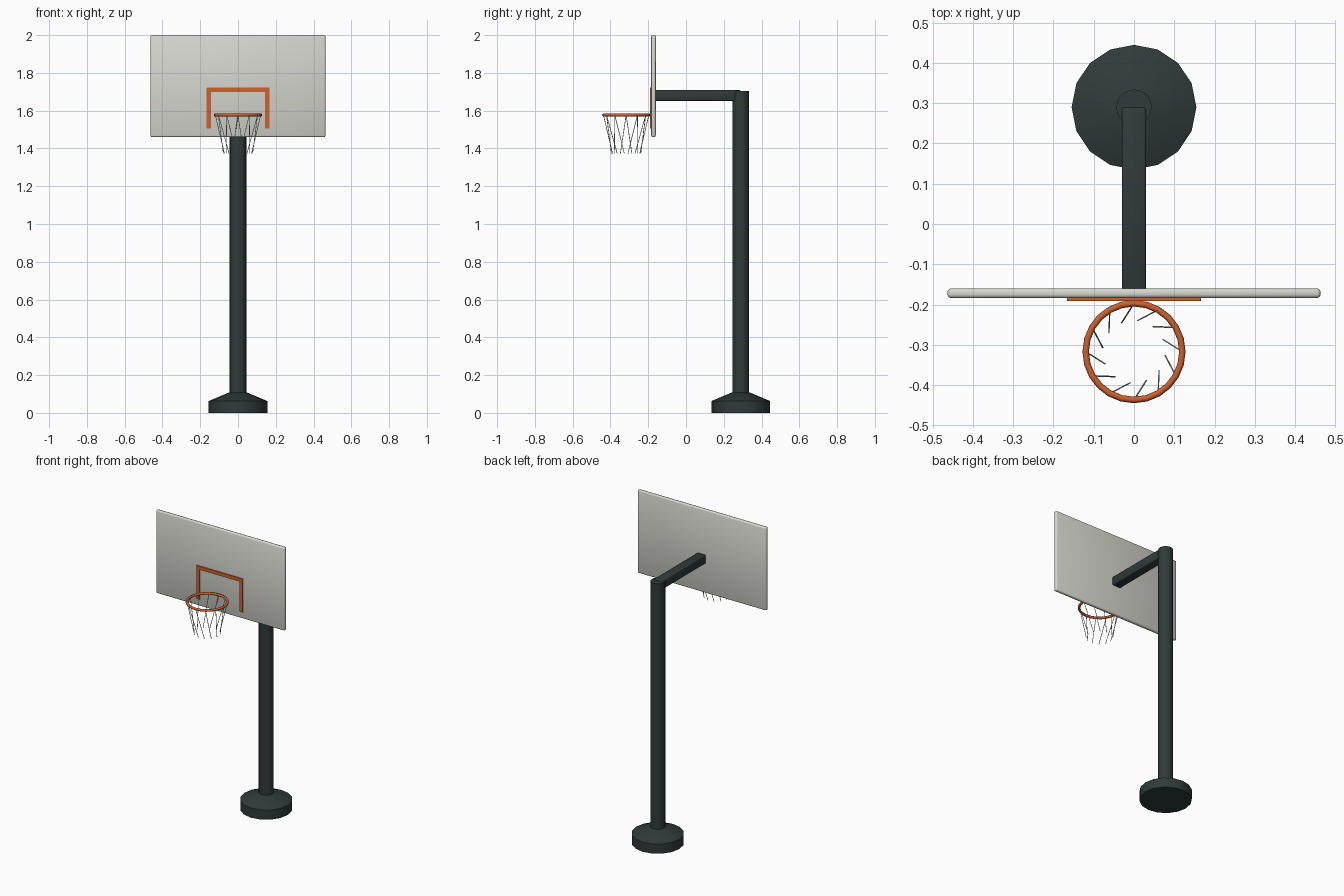
import bpy, bmesh
from math import pi, cos, sin
from mathutils import Vector

cube = bpy.data.objects.get("Cube")
if cube:
    bpy.data.objects.remove(cube)


def material(name, rgb):
    m = bpy.data.materials.new(name)
    m.use_nodes = True
    m.diffuse_color = (*rgb, 1)
    m.node_tree.nodes["Principled BSDF"].inputs["Base Color"].default_value = (*rgb, 1)
    return m


STEEL = material("dark green grey steel", (0.030, 0.042, 0.042))
ORANGE = material("orange paint", (0.62, 0.12, 0.026))
WHITE = material("off white board", (0.68, 0.68, 0.63))
CORD = material("light net cord", (0.70, 0.70, 0.66))


def add_object(name, bm, mat, angle=None):
    """Turn a bmesh into an object; angle limits the smooth shading."""
    bmesh.ops.recalc_face_normals(bm, faces=bm.faces)
    mesh = bpy.data.meshes.new(name)
    bm.to_mesh(mesh)
    bm.free()
    mesh.materials.append(mat)
    obj = bpy.data.objects.new(name, mesh)
    bpy.context.collection.objects.link(obj)
    if angle:
        bpy.ops.object.select_all(action='DESELECT')
        obj.select_set(True)
        bpy.context.view_layer.objects.active = obj
        bpy.ops.object.shade_smooth_by_angle(angle=angle)
    return obj


def box(name, low, high, mat, bevel=0.0, segments=2, smooth=False):
    low, high = Vector(low), Vector(high)
    bm = bmesh.new()
    bmesh.ops.create_cube(bm, size=1)
    for v in bm.verts:
        v.co = (low + high) / 2 + v.co * (high - low)
    if bevel:
        bmesh.ops.bevel(bm, geom=bm.edges[:], offset=bevel, segments=segments,
                        profile=0.5, affect='EDGES')
    return add_object(name, bm, mat, pi if smooth else None)


def lathe(name, profile, centre, sides, mat):
    """Stack rings of (radius, height) and cap both ends."""
    bm = bmesh.new()
    rings = [[bm.verts.new((centre[0] + r * cos(2 * pi * i / sides),
                            centre[1] + r * sin(2 * pi * i / sides), z))
              for i in range(sides)] for r, z in profile]
    for a, b in zip(rings, rings[1:]):
        for i in range(sides):
            j = (i + 1) % sides
            bm.faces.new((a[i], a[j], b[j], b[i]))
    bm.faces.new(rings[0])
    bm.faces.new(rings[-1])
    return add_object(name, bm, mat, pi / 6)


# Stand: weighted base, upright pole and arm
POLE = (0, 0.29)
lathe("base", [(0.155, 0), (0.155, 0.063), (0.05, 0.107)], POLE, 16, STEEL)
lathe("pole", [(0.044, 0.06), (0.044, 1.704)], POLE, 20, STEEL)
box("arm", (-0.03, -0.165, 1.652), (0.03, 0.29, 1.709), STEEL, 0.006, smooth=True)

# Backboard with softened edges
box("backboard", (-0.463, -0.184, 1.46), (0.463, -0.16, 2), WHITE, 0.008, smooth=True)

# Painted target frame: two uprights and a top bar
FRONT, BACK, BAR = -0.191, -0.182, 0.022
for side, name in ((-1, "right"), (1, "left")):
    x = sorted((side * 0.166, side * (0.166 - BAR)))
    box(f"target_{name}_bar", (x[0], FRONT, 1.505), (x[1], BACK, 1.722), ORANGE)
box("target_top_bar", (-0.166, FRONT, 1.722 - BAR), (0.166, BACK, 1.722), ORANGE)

# Hoop
HOOP = Vector((0, -0.317, 1.577))
HOOP_RADIUS = 0.12
bpy.ops.mesh.primitive_torus_add(location=HOOP, major_radius=HOOP_RADIUS, minor_radius=0.008,
                                 major_segments=24, minor_segments=8)
hoop = bpy.context.object
hoop.name = "hoop"
hoop.data.materials.append(ORANGE)
bpy.ops.object.shade_smooth()

# Net: twelve straight cords, each twisted the same way as it falls
bm = bmesh.new()
for k in range(12):
    a = k * pi / 6
    b = a + 0.4
    top = HOOP + HOOP_RADIUS * Vector((cos(a), sin(a), 0))
    end = HOOP + Vector((0.078 * cos(b), 0.078 * sin(b), -0.204))
    cord = end - top
    turn = Vector((0, 0, 1)).rotation_difference(cord).to_matrix().to_4x4()
    made = bmesh.ops.create_cone(bm, cap_ends=True, segments=6, radius1=0.0018,
                                 radius2=0.0018, depth=cord.length)
    bmesh.ops.transform(bm, matrix=turn, verts=made["verts"])
    bmesh.ops.translate(bm, vec=(top + end) / 2, verts=made["verts"])
add_object("net", bm, CORD, pi / 3)
